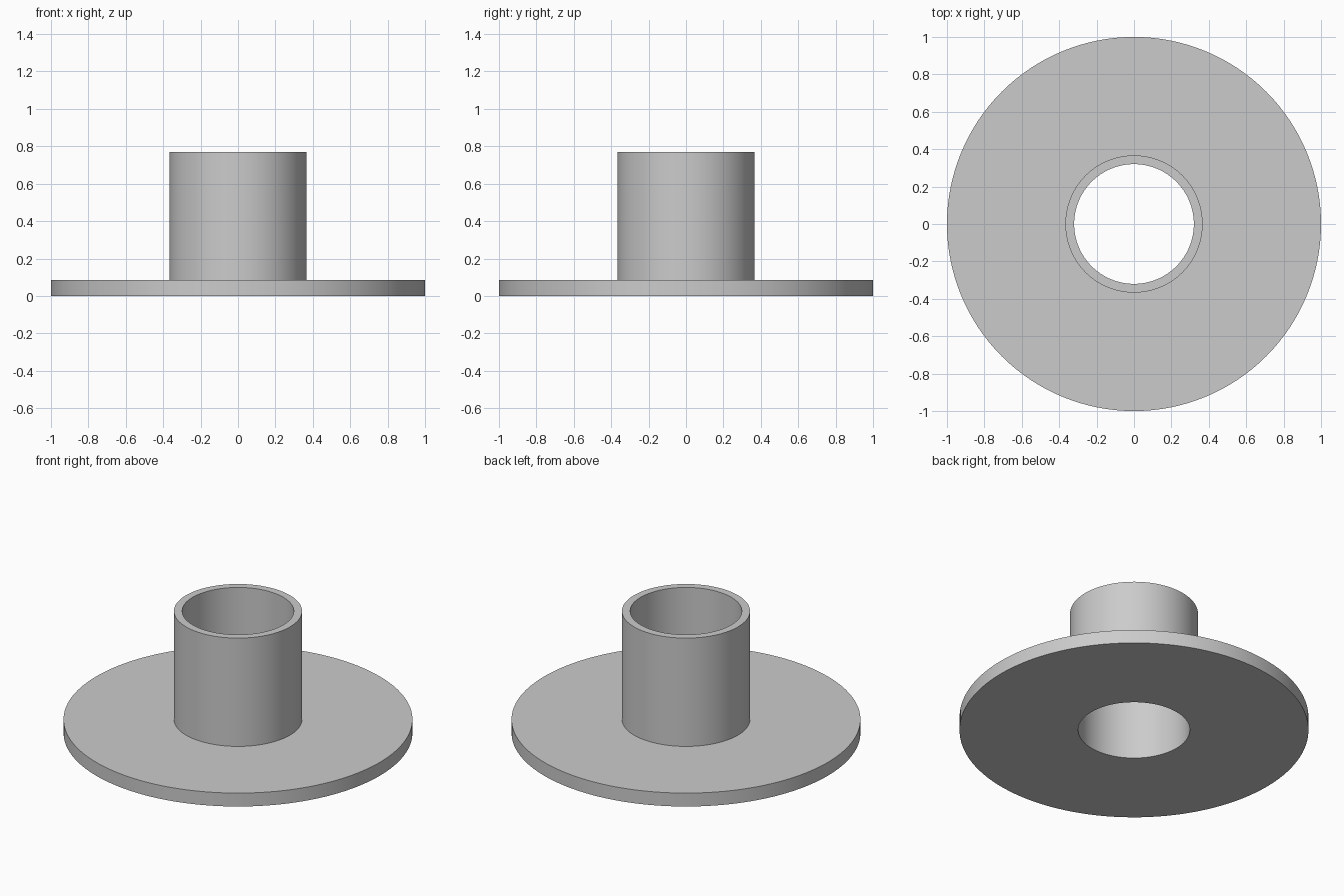
import bpy
import bmesh
import math

cube = bpy.data.objects.get("Cube")
if cube:
    bpy.data.objects.remove(cube, do_unlink=True)

SEGMENTS = 128
FLANGE_RADIUS = 1.0
TUBE_RADIUS = 0.367
BORE_RADIUS = 0.32
FLANGE_TOP = 0.085
TUBE_TOP = 0.77

# Single grey material
grey = bpy.data.materials.new("light grey")
grey.use_nodes = True
colour = (0.6, 0.6, 0.6, 1)
grey.diffuse_color = colour
grey.node_tree.nodes["Principled BSDF"].inputs["Base Color"].default_value = colour


def lathe(name, profile):
    """Revolve a closed (radius, height) profile around z."""
    bm = bmesh.new()
    verts = [bm.verts.new((r, 0, z)) for r, z in profile]
    edges = [bm.edges.new((v, verts[i - 1])) for i, v in enumerate(verts)]
    bmesh.ops.spin(bm, geom=verts + edges, cent=(0, 0, 0), axis=(0, 0, 1),
                   angle=math.tau, steps=SEGMENTS, use_merge=True)
    bmesh.ops.remove_doubles(bm, verts=bm.verts, dist=0.0001)
    bmesh.ops.recalc_face_normals(bm, faces=bm.faces)
    mesh = bpy.data.meshes.new(name)
    bm.to_mesh(mesh)
    bm.free()
    mesh.materials.append(grey)
    obj = bpy.data.objects.new(name, mesh)
    bpy.context.collection.objects.link(obj)
    bpy.ops.object.select_all(action="DESELECT")
    obj.select_set(True)
    bpy.context.view_layer.objects.active = obj
    bpy.ops.object.shade_smooth_by_angle(angle=math.radians(30))
    return obj


# Flange and tube turned as one piece with a through bore
lathe("flanged_bushing", [
    (BORE_RADIUS, 0),
    (FLANGE_RADIUS, 0),
    (FLANGE_RADIUS, FLANGE_TOP),
    (TUBE_RADIUS, FLANGE_TOP),
    (TUBE_RADIUS, TUBE_TOP),
    (BORE_RADIUS, TUBE_TOP),
])
